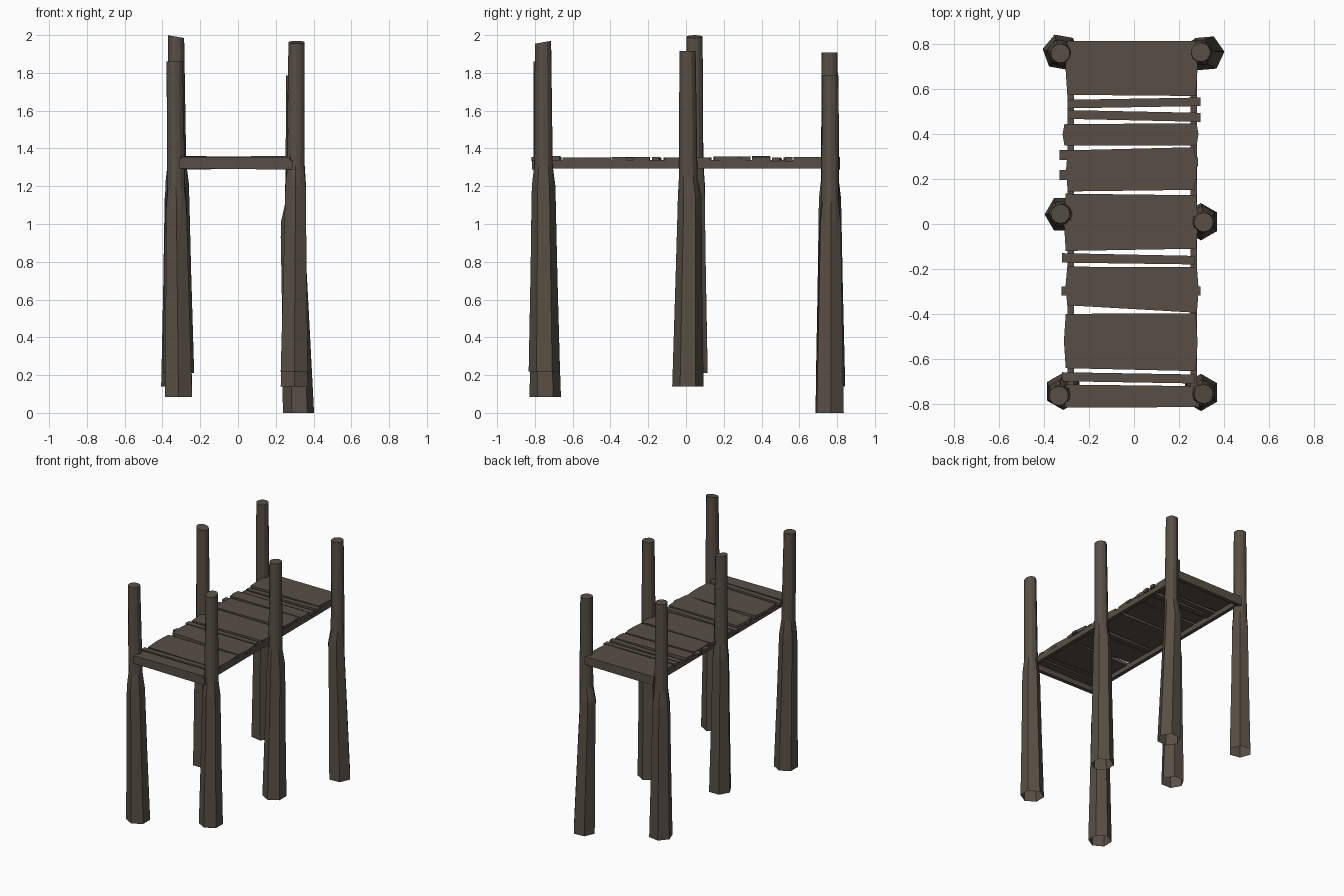
import bpy, bmesh, math

if "Cube" in bpy.data.objects:
    bpy.data.objects.remove(bpy.data.objects["Cube"])

wood = bpy.data.materials.new("weathered brown wood")
wood.diffuse_color = (0.098, 0.078, 0.059, 1)
wood.use_nodes = True
wood.node_tree.nodes["Principled BSDF"].inputs["Base Color"].default_value = wood.diffuse_color


def finish(name, bm):
    bmesh.ops.recalc_face_normals(bm, faces=bm.faces)
    me = bpy.data.meshes.new(name)
    bm.to_mesh(me)
    bm.free()
    me.materials.append(wood)
    ob = bpy.data.objects.new(name, me)
    bpy.context.collection.objects.link(ob)
    return ob


def post(name, bottom, top, kink, turn, slope):
    """Log pile: hexagonal flared foot, stepped to a rounder slim shaft, open below."""
    N = 12
    (bx, by, bz), (tx, ty, tz) = bottom, top
    bm = bmesh.new()
    rings = []
    # height fraction, radius, hexagon amount, share of the kink offset
    for f, r, hexa, k in ((0, .083, 1, 0), (.30, .071, 1, .5), (.52, .064, 1, 1),
                          (.565, .062, .8, 1), (.625, .049, .2, .3), (1, .043, 0, 0)):
        cx = bx + (tx - bx) * f + kink[0] * k
        cy = by + (ty - by) * f + kink[1] * k
        ring = []
        for i in range(N):
            a = math.radians(turn) + math.tau * i / N
            rr = r * (1 - hexa * (1 - math.cos(math.pi / 6)) * (i % 2))
            dx, dy = rr * math.cos(a), rr * math.sin(a)
            dz = (slope[0] * dx + slope[1] * dy) if f == 1 else 0
            ring.append(bm.verts.new((cx + dx, cy + dy, bz + (tz - bz) * f + dz)))
        rings.append(ring)
    for lo, hi in zip(rings, rings[1:]):
        for i in range(N):
            j = (i + 1) % N
            bm.faces.new((lo[i], lo[j], hi[j], hi[i]))
    bm.faces.new(rings[-1])
    finish(name, bm)


def slab(name, outline, z0, z1, tilt=0):
    """Extruded flat outline, tilted sideways by a small slope along x."""
    bm = bmesh.new()
    lo = [bm.verts.new((x, y, z0 + tilt * x)) for x, y in outline]
    hi = [bm.verts.new((x, y, z1 + tilt * x)) for x, y in outline]
    bm.faces.new(lo[::-1])
    bm.faces.new(hi)
    n = len(lo)
    for i in range(n):
        j = (i + 1) % n
        bm.faces.new((lo[i], lo[j], hi[j], hi[i]))
    finish(name, bm)


# Six posts
post("front_left_post", (-.315, -.745, .085), (-.335, -.765, 1.86), (0, 0), 150, (0, 0))
post("front_right_post", (.298, -.75, .22), (.31, -.757, 1.962), (0, 0), 90, (0, .18))
post("middle_left_post", (-.315, .043, .21), (-.328, .045, 1.992), (0, 0), 180, (-.18, 0))
post("middle_right_post", (.298, .01, .14), (.31, .008, 1.917), (0, .01), 90, (0, 0))
post("back_left_post", (-.325, .765, .14), (-.328, .76, 1.907), (0, 0), 170, (0, 0))
post("back_right_post", (.32, .76, 0), (.297, .765, 1.787), (-.018, 0), 5, (0, 0))


# Frame beams
def rect(x0, x1, y0, y1):
    return [(x0, y0), (x1, y0), (x1, y1), (x0, y1)]


slab("left_rail", rect(-.295, -.267, -.80, .80), 1.295, 1.338)
slab("right_rail", rect(.252, .28, -.80, .80), 1.295, 1.338)
slab("front_beam", rect(-.31, .29, -.815, -.785), 1.291, 1.343, -.012)
slab("back_beam", rect(-.30, .28, .785, .815), 1.291, 1.343, .008)

# Deck boards: left y low/high, right y low/high, x low/high, top z, tilt
boards = [
    (.575, .815, .57, .815, -.305, .283, 1.355, 0),
    (.515, .553, .525, .563, -.295, .295, 1.352, .006),
    (.468, .507, .455, .495, -.295, .295, 1.350, .008),
    (.350, .445, .350, .448, -.318, .287, 1.357, -.01),
    (.145, .328, .152, .342, -.303, .278, 1.357, 0),
    (-.12, .135, -.11, .128, -.312, .285, 1.353, 0),
    (-.172, -.13, -.18, -.142, -.320, .270, 1.352, .008),
    (-.362, -.19, -.395, -.192, -.305, .288, 1.356, 0),
    (-.642, -.40, -.655, -.398, -.312, .283, 1.353, 0),
    (-.70, -.66, -.71, -.67, -.320, .270, 1.358, .01),
    (-.818, -.715, -.815, -.722, -.310, .283, 1.355, 0),
]
for i, (l0, l1, r0, r1, x0, x1, z, t) in enumerate(boards):
    p = .008 if l1 - l0 > .09 else 0   # wide boards have blunt pointed ends
    pts = [(x0 + p, l0), (x1 - p, r0), (x1, (r0 + r1) / 2),
           (x1 - p, r1), (x0 + p, l1), (x0, (l0 + l1) / 2)]
    slab(f"deck_board_{i + 1}", pts, z - .024, z, t)

# Narrow battens whose ends peek out beneath the wide boards
for i, (y0, y1, x0, x1) in enumerate(((.285, .33, -.332, .272), (.195, .24, -.332, .278),
                                      (.255, .295, -.29, .284), (-.318, -.278, -.322, .297))):
    slab(f"under_batten_{i + 1}", rect(x0, x1, y0, y1), 1.335, 1.352)
